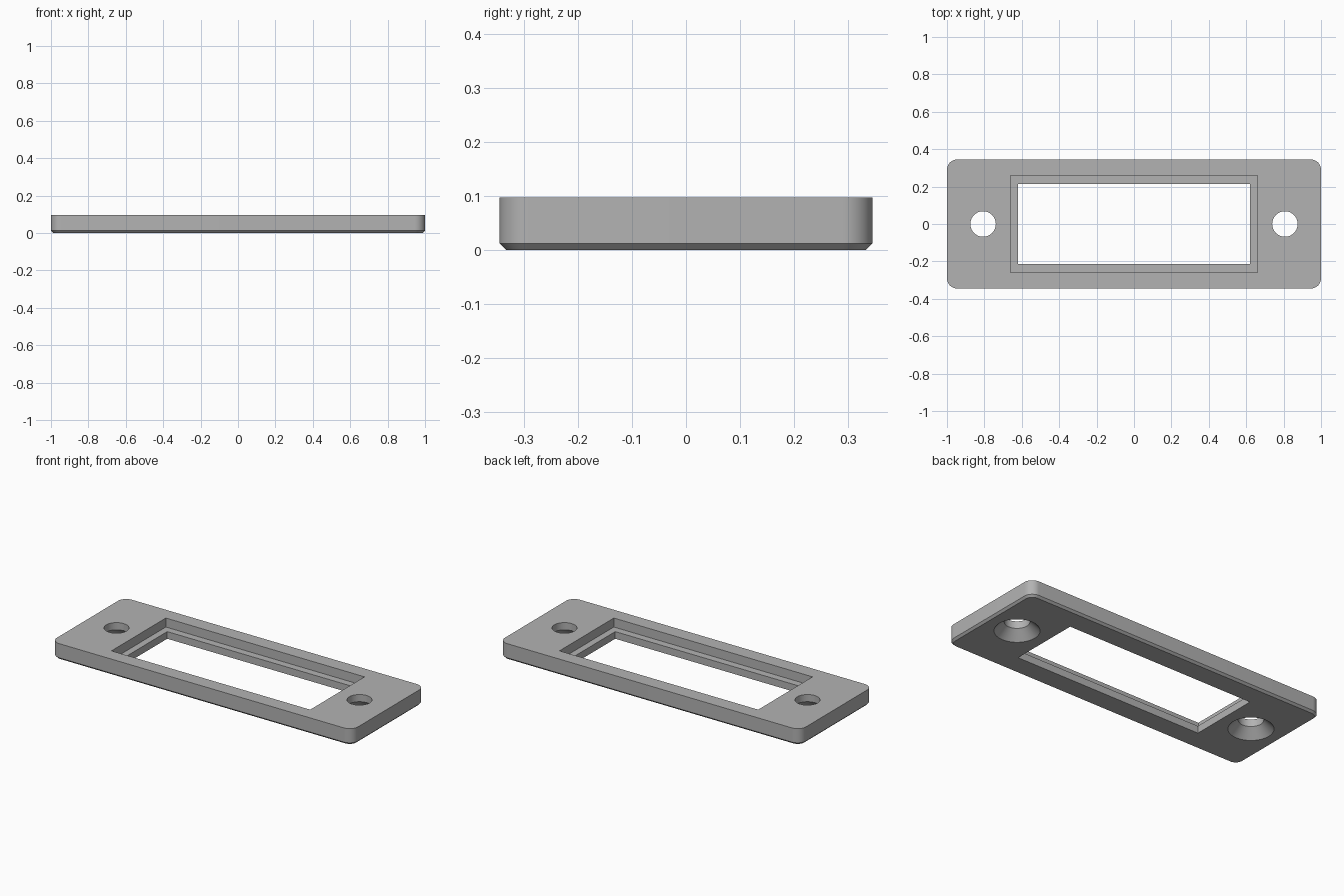
import bpy, bmesh, math

if "Cube" in bpy.data.objects:
    bpy.data.objects.remove(bpy.data.objects["Cube"])

HX, HY, H = 1.0, 0.345, 0.097      # plate half sizes and height
CORNER, CHAMFER = 0.055, 0.012
LEDGE_Z = 0.043                    # height of the ledge around the window

gray = bpy.data.materials.new("gray")
gray.diffuse_color = (0.45, 0.45, 0.45, 1)
gray.use_nodes = True
gray.node_tree.nodes["Principled BSDF"].inputs["Base Color"].default_value = gray.diffuse_color


def rounded_rect(hx, hy, r, seg=12):
    pts = []
    for k, (sx, sy) in enumerate([(1, 1), (-1, 1), (-1, -1), (1, -1)]):
        for i in range(seg + 1):
            a = math.pi / 2 * (k + i / seg)
            pts.append((sx * (hx - r) + r * math.cos(a), sy * (hy - r) + r * math.sin(a)))
    return pts


def rect(hx, hy):
    return [(hx, hy), (-hx, hy), (-hx, -hy), (hx, -hy)]


def circle(cx, r, n=48):
    return [(cx + r * math.cos(2 * math.pi * i / n), r * math.sin(2 * math.pi * i / n)) for i in range(n)]


def loft(name, rings):
    """Closed solid through a stack of (outline, z) rings, bottom to top."""
    bm = bmesh.new()
    loops = [[bm.verts.new((x, y, z)) for x, y in pts] for pts, z in rings]
    n = len(loops[0])
    for a, b in zip(loops, loops[1:]):
        for i in range(n):
            j = (i + 1) % n
            bm.faces.new((a[i], a[j], b[j], b[i]))
    bm.faces.new(loops[0][::-1])
    bm.faces.new(loops[-1])
    mesh = bpy.data.meshes.new(name)
    bm.to_mesh(mesh)
    bm.free()
    mesh.materials.append(gray)
    ob = bpy.data.objects.new(name, mesh)
    bpy.context.collection.objects.link(ob)
    return ob


# Plate with rounded corners and a chamfered lower edge
plate = loft("bezel_plate", [
    (rounded_rect(HX - CHAMFER, HY - CHAMFER, CORNER - CHAMFER), 0),
    (rounded_rect(HX, HY, CORNER), CHAMFER),
    (rounded_rect(HX, HY, CORNER), H)])

# Stepped window: through opening below, wider recess above
cutters = [loft("window_cutter", [
    (rect(0.62, 0.214), -0.05), (rect(0.62, 0.214), LEDGE_Z),
    (rect(0.66, 0.258), LEDGE_Z), (rect(0.66, 0.258), H + 0.05)])]

# Screw holes, countersunk from below
for side, cx in (("left", -0.807), ("right", 0.807)):
    cutters.append(loft(side + "_screw_cutter", [
        (circle(cx, 0.122), -0.05), (circle(cx, 0.122), 0),
        (circle(cx, 0.068), 0.054), (circle(cx, 0.068), H + 0.05)]))

bpy.context.view_layer.objects.active = plate
plate.select_set(True)
for c in cutters:
    m = plate.modifiers.new("cut", 'BOOLEAN')
    m.operation, m.solver, m.object = 'DIFFERENCE', 'EXACT', c
    bpy.ops.object.modifier_apply(modifier=m.name)
    bpy.data.objects.remove(c)

# Smooth round walls, crisp edges
bpy.ops.object.shade_smooth_by_angle(angle=math.radians(30))
